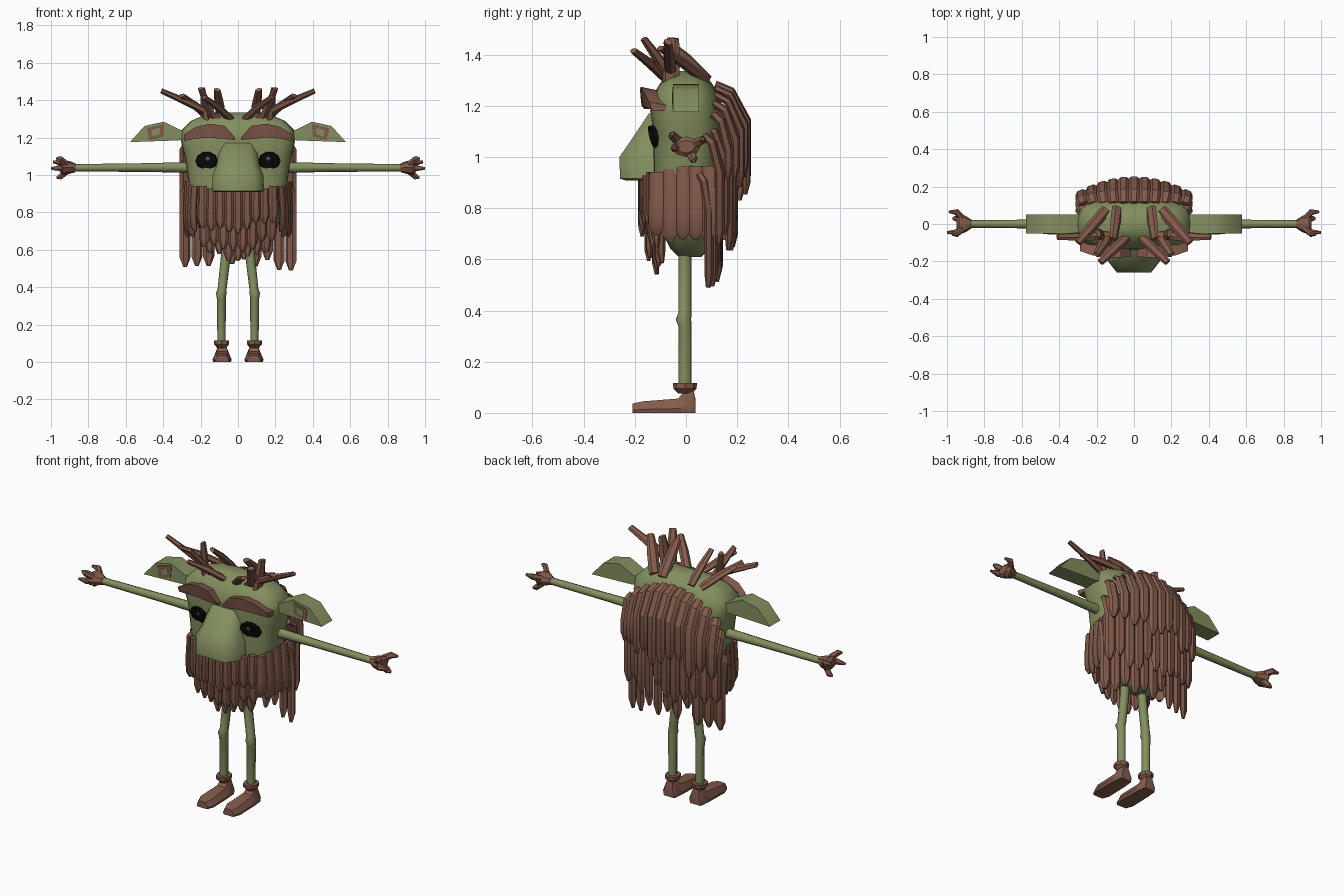
import bpy, bmesh, math, random
from mathutils import Vector as V

random.seed(4)


def material(name, rgb):
    m = bpy.data.materials.new(name)
    m.diffuse_color = (*rgb, 1)
    return m


GREEN = material("olive skin", (0.23, 0.275, 0.115))
BROWN = material("brown hair", (0.23, 0.105, 0.07))
BLACK = material("eye black", (0.003, 0.003, 0.003))
GREY = material("eye glint", (0.09, 0.11, 0.10))


def loft(bm, rings):
    """Skin a list of equal closed rings and cap both ends."""
    vs = [[bm.verts.new(p) for p in r] for r in rings]
    n = len(vs[0])
    for a, b in zip(vs, vs[1:]):
        for i in range(n):
            bm.faces.new((a[i], a[(i + 1) % n], b[(i + 1) % n], b[i]))
    bm.faces.new(vs[0])
    bm.faces.new(vs[-1])


def tube(bm, pts, sizes, side, n=6):
    """Sweep an n-gon along points; sizes are (half width, half thickness)."""
    pts = [V(p) for p in pts]
    rings = []
    for i, p in enumerate(pts):
        t = (pts[min(i + 1, len(pts) - 1)] - pts[max(i - 1, 0)]).normalized()
        u = V(side) - t * t.dot(V(side))
        u.normalize()
        v = t.cross(u)
        w, h = sizes[i]
        rings.append([p + u * w * math.cos(2 * math.pi * k / n) + v * h * math.sin(2 * math.pi * k / n)
                      for k in range(n)])
    loft(bm, rings)


def finish(name, bm, mat, mirror=False, smooth=35):
    bmesh.ops.recalc_face_normals(bm, faces=bm.faces)
    me = bpy.data.meshes.new(name)
    bm.to_mesh(me)
    bm.free()
    ob = bpy.data.objects.new(name, me)
    bpy.context.collection.objects.link(ob)
    me.materials.append(mat)
    if mirror:
        ob.modifiers.new("mirror", 'MIRROR')
    bpy.ops.object.select_all(action='DESELECT')
    ob.select_set(True)
    bpy.context.view_layer.objects.active = ob
    bpy.ops.object.shade_smooth_by_angle(angle=math.radians(smooth))
    return ob


def sgn_pow(c, e):
    return math.copysign(abs(c) ** e, c)


# Body: stacked rounded ovals (z, half width, front y, back y), squarer in front
bm = bmesh.new()
rings = []
for z, w, f, b in [(0.61, 0.08, -0.03, 0.06), (0.64, 0.14, -0.06, 0.09), (0.72, 0.21, -0.10, 0.11),
                   (0.85, 0.25, -0.13, 0.13), (1.0, 0.27, -0.13, 0.14), (1.1, 0.285, -0.13, 0.15),
                   (1.18, 0.305, -0.14, 0.145), (1.24, 0.30, -0.13, 0.13), (1.29, 0.25, -0.10, 0.10),
                   (1.32, 0.18, -0.065, 0.065), (1.335, 0.08, -0.03, 0.03)]:
    c, r = (f + b) / 2, (b - f) / 2
    ring = []
    for k in range(28):
        a = 2 * math.pi * k / 28
        e = 0.72 if k <= 14 else 0.56
        ring.append((w * sgn_pow(math.cos(a), e), c + r * sgn_pow(math.sin(a), e), z))
    rings.append(ring)
loft(bm, rings)
finish("body", bm, GREEN, smooth=50)

# Nose: wide wedge-shaped muzzle
bm = bmesh.new()
rings = []
for z, w, y in [(0.908, 0.12, -0.235), (0.915, 0.14, -0.258), (1.0, 0.135, -0.26),
                (1.05, 0.115, -0.225), (1.17, 0.095, -0.145)]:
    half = [(w, -0.09), (w, min(y + 0.06, -0.1)), (w * 0.66, y)]
    rings.append([(x, yy, z) for x, yy in half] + [(-x, yy, z) for x, yy in reversed(half)])
loft(bm, rings)
finish("nose", bm, GREEN, smooth=65)

# Eyes with a small glint, lying slanted on the face
for name, cx, cz, rx, rz, y0, y1, mat, n in [("eye", 0.168, 1.075, 0.06, 0.05, -0.10, -0.133, BLACK, 10),
                                             ("eye_glint", 0.162, 1.088, 0.014, 0.014, -0.13, -0.138, GREY, 4)]:
    bm = bmesh.new()
    loft(bm, [[(cx + rx * s * math.cos(2 * math.pi * k / n),
                y + 0.15 * rx * math.cos(2 * math.pi * k / n) - 0.25 * rz * math.sin(2 * math.pi * k / n),
                cz + rz * s * math.sin(2 * math.pi * k / n)) for k in range(n)]
              for y, s in [(y0, 1), (y1 + 0.005, 1), (y1, 0.9)]])
    finish(name, bm, mat, True, 30)

# Eyebrows: thick slabs across the forehead
bm = bmesh.new()
loft(bm, [[(x, y, zb), (x, y - 0.012, zt), (x, y + 0.06, zt - 0.015), (x, y + 0.06, zb)]
          for x, y, zb, zt in [(0.015, -0.162, 1.187, 1.20), (0.07, -0.168, 1.192, 1.262),
                               (0.15, -0.165, 1.20, 1.274), (0.225, -0.155, 1.195, 1.257),
                               (0.29, -0.132, 1.182, 1.215)]])
finish("eyebrow", bm, BROWN, True, 30)

# Ears: extruded leaf outline, plus an inner patch with a skin centre
outline = [(0.26, 1.20), (0.315, 1.185), (0.577, 1.176), (0.50, 1.262), (0.395, 1.285), (0.305, 1.24), (0.26, 1.24)]
patch = [(0.40, 1.205), (0.475, 1.185), (0.487, 1.25), (0.395, 1.274)]
centre = [(0.439 + (x - 0.439) * 0.5, 1.2285 + (z - 1.2285) * 0.5) for x, z in patch]
for name, shape, y0, y1, mat in [("ear", outline, -0.05, 0.05, GREEN), ("inner_ear", patch, -0.053, -0.049, BROWN),
                                 ("inner_ear_centre", centre, -0.055, -0.052, GREEN)]:
    bm = bmesh.new()
    loft(bm, [[(x, y, z) for x, z in shape] for y in (y0, y1)])
    finish(name, bm, mat, True, 62)

# Arms
bm = bmesh.new()
tube(bm, [(0.22, 0, 1.04), (0.5, 0, 1.04), (0.89, 0, 1.038)], [(0.027, 0.03), (0.024, 0.023), (0.02, 0.02)], (0, 1, 0), 8)
finish("arm", bm, GREEN, True, 60)

# Hands: palm and clawed fingers
bm = bmesh.new()
tube(bm, [(0.87, 0, 1.038), (0.90, 0, 1.04), (0.935, 0, 1.04), (0.95, 0, 1.04)],
     [(0.024, 0.024), (0.044, 0.034), (0.056, 0.04), (0.035, 0.025)], (0, 1, 0), 8)
for x, y, z in [(0.972, -0.055, 1.09), (0.99, 0.065, 1.07), (1.0, -0.045, 1.035), (0.97, 0.03, 0.985)]:
    tube(bm, [(0.92, y * 0.5, 1.04 + (z - 1.04) * 0.4), (0.95, y, 1.04 + (z - 1.04) * 0.9), (x, y, z)],
         [(0.02, 0.018), (0.018, 0.016), (0.007, 0.007)], (0, 0.4, 1), 6)
finish("hand", bm, BROWN, True)

# Legs with a knobbly knee
bm = bmesh.new()
tube(bm, [(0.06, -0.004, 0.68), (0.066, -0.004, 0.56), (0.085, -0.004, 0.39), (0.09, -0.01, 0.365), (0.089, -0.004, 0.34), (0.088, -0.004, 0.09)],
     [(0.026, 0.026), (0.026, 0.026), (0.024, 0.026), (0.028, 0.03), (0.024, 0.026), (0.022, 0.026)], (1, 0, 0), 8)
finish("leg", bm, GREEN, True, 60)

# Ankle cuffs and shoes
bm = bmesh.new()
tube(bm, [(0.088, -0.004, z) for z in (0.075, 0.095, 0.116)], [(0.022, 0.025), (0.041, 0.045), (0.041, 0.047)], (1, 0, 0), 8)
finish("ankle_cuff", bm, BROWN, True)
bm = bmesh.new()
loft(bm, [[(0.085 + sx * w, y, z * h) for sx, z in
           [(-0.9, 0), (0.9, 0), (1, 0.3), (top, 1), (-top, 1), (-1, 0.3)]]
          for y, w, h, top in [(0.038, 0.035, 0.05, 0.7), (0.03, 0.042, 0.085, 0.45), (-0.005, 0.045, 0.088, 0.45),
                               (-0.03, 0.048, 0.056, 0.6), (-0.17, 0.052, 0.045, 0.7), (-0.21, 0.035, 0.036, 0.6)]])
finish("shoe", bm, BROWN, True)


# Hanging lock of hair: flat strip with a pointed end
def lock(bm, pts, side, w=0.03, t=0.015):
    tube(bm, pts, [(w * 0.85, t)] + [(w, t)] * (len(pts) - 2) + [(w * 0.35, t * 0.5)], side)


# Beard: three overlapping rows under the nose
bm = bmesh.new()
for count, half, y, top, end in [(9, 0.19, -0.175, 0.912, 0.71), (8, 0.18, -0.15, 0.85, 0.61), (7, 0.15, -0.12, 0.78, 0.55)]:
    for i in range(count):
        x = half * (2 * i / (count - 1) - 1)
        yy = y + 1.0 * x * x
        z = end + random.uniform(-0.025, 0.03) + abs(x) * 0.1
        lock(bm, [(x, yy, top + 0.8 * x * x), (x, yy, z + 0.045), (x, yy + 0.004, z)], (1, 2 * x, 0), 0.029)
finish("beard", bm, BROWN, smooth=25)

# Whiskers down both sides of the body
bm = bmesh.new()
for i in range(5):
    y = -0.115 + 0.05 * i
    x = 0.232 + 0.014 * i - 0.0008 * i * i
    z = 0.69 - 0.004 * i + random.uniform(-0.02, 0.01)
    lock(bm, [(x, y, 0.94 + 0.012 * min(i, 2)), (x + 0.008, y, 0.80), (x + 0.004, y, z + 0.03), (x - 0.006, y, z)], (0.4, 1, 0), 0.034)
finish("side_whiskers", bm, BROWN, True, 40)

# Back hair: three layers of long locks, the outer one the shortest
bm = bmesh.new()
for count, y, top, end in [(11, 0.24, 1.275, 0.88), (11, 0.19, 1.19, 0.69), (10, 0.13, 1.04, 0.57)]:
    for i in range(count):
        u = 2 * i / (count - 1) - 1
        x = 0.283 * u
        yy = y - (0.3 * y) * u * u
        zt = top - 0.12 * u * u
        z = end + random.uniform(-0.06, 0.05) - (0.06 * abs(u) if y < 0.15 else 0)
        inset = 0.125 - 0.065 * u * u - (0.06 * (1 - 0.6 * u * u) if y < 0.15 else 0)
        lock(bm, [(x * 0.96, yy - inset, zt + 0.01), (x, yy - inset * 0.5, zt - 0.015), (x, yy, zt - 0.13),
                  (x, yy, z + 0.05), (x, yy - 0.005, z)], (1, -0.4 * u, 0), 0.031, 0.016)
finish("back_hair", bm, BROWN, smooth=25)

# Top tufts: crossed sticks of hair leaning forwards and outwards
bm = bmesh.new()
for base, tip, w in [((0.09, 0.085, 1.30), (0.11, -0.08, 1.455), 0.03), ((0.15, 0.075, 1.30), (0.30, -0.10, 1.425), 0.03),
                     ((0.10, -0.06, 1.30), (0.41, -0.07, 1.45), 0.026), ((0.04, -0.07, 1.30), (0.18, -0.205, 1.415), 0.026),
                     ((0.13, -0.05, 1.29), (0.20, -0.165, 1.462), 0.028), ((0.17, -0.06, 1.29), (0.19, -0.05, 1.465), 0.034)]:
    a, b = V(base), V(tip)
    tube(bm, [a, a.lerp(b, 0.5) + V((0, 0, 0.006)), b], [(w, 0.018), (w, 0.018), (w * 0.7, 0.012)],
         (0.3, 1, -0.2) if w == 0.034 else (1, 0.8, 0))
finish("top_tufts", bm, BROWN, True, 25)
